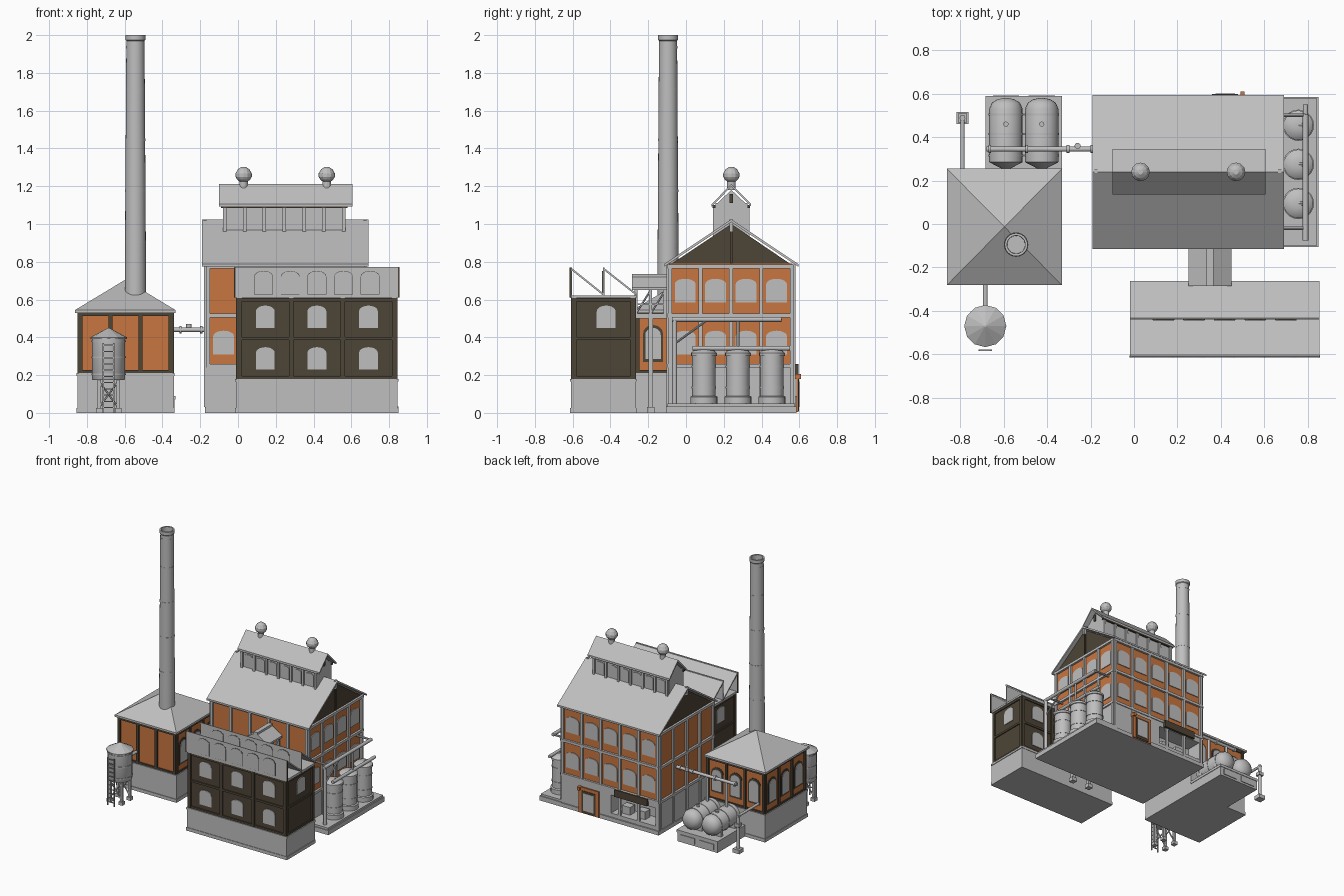
import bpy, bmesh, math
from mathutils import Vector, Matrix

if "Cube" in bpy.data.objects:
    bpy.data.objects.remove(bpy.data.objects["Cube"])

COL = {"light_grey": (0.52, 0.52, 0.52), "brick_orange": (0.58, 0.18, 0.05), "dark_brown": (0.075, 0.058, 0.038)}
MATS = {}
for n, c in COL.items():
    MATS[n] = bpy.data.materials.new(n)
    MATS[n].diffuse_color = (*c, 1)
G, O, B = COL
parts, smooth = {}, set()


def mesh(name, mat):
    if name not in parts:
        parts[name] = (bmesh.new(), mat)
    return parts[name][0]


def prism(name, mat, pts, ax, a, b):
    """Extrude a 2D outline along axis ax from a to b."""
    bm = mesh(name, mat)
    put = {'x': lambda p, d: (d, *p), 'y': lambda p, d: (p[0], d, p[1]), 'z': lambda p, d: (*p, d)}[ax]
    lo, hi = [[bm.verts.new(put(p, d)) for p in pts] for d in (a, b)]
    fs = [bm.faces.new(lo), bm.faces.new(hi)]
    for i in range(len(pts)):
        j = (i + 1) % len(pts)
        fs.append(bm.faces.new((lo[i], lo[j], hi[j], hi[i])))
    bmesh.ops.recalc_face_normals(bm, faces=fs)


def box(name, mat, x0, x1, y0, y1, z0, z1):
    prism(name, mat, [(x0, y0), (x1, y0), (x1, y1), (x0, y1)], 'z', z0, z1)


def plate(name, mat, wall, u0, u1, z0, z1, t=0.012):
    ax, d, s = wall
    prism(name, mat, [(u0, z0), (u1, z0), (u1, z1), (u0, z1)], ax, d, d + s * t)


def arch(name, mat, wall, u, z0, z1, w, t=0.006, rise=0.028):
    ax, d, s = wall
    arc = [(u + w / 2 * math.cos(math.pi * i / 10), z1 - rise + rise * math.sin(math.pi * i / 10)) for i in range(11)]
    prism(name, mat, [(u - w / 2, z0), (u + w / 2, z0)] + arc, ax, d, d + s * t)


def tube(name, mat, p, q, r, n=12):
    p, q = Vector(p), Vector(q)
    m = Matrix.Translation((p + q) / 2) @ (q - p).to_track_quat('Z', 'Y').to_matrix().to_4x4()
    bmesh.ops.create_cone(mesh(name, mat), cap_ends=True, segments=n, radius1=r, radius2=r, depth=(q - p).length, matrix=m)
    smooth.add(name)


def lathe(name, mat, c, prof, n=20, ax='z', soft=True):
    """Revolve (radius, height) pairs about a line through c along ax."""
    bm, rings = mesh(name, mat), []
    for r, h in prof:
        ring = []
        for i in range(n):
            a = 2 * math.pi * i / n
            u, v = r * math.cos(a), r * math.sin(a)
            ring.append(bm.verts.new((c[0] + u, c[1] + v, h) if ax == 'z' else (c[0] + u, h, c[1] + v)))
        rings.append(ring)
    fs = [bm.faces.new((a[i], a[(i + 1) % n], b[(i + 1) % n], b[i])) for a, b in zip(rings, rings[1:]) for i in range(n)]
    fs += [bm.faces.new(rings[0]), bm.faces.new(rings[-1])]
    bmesh.ops.recalc_face_normals(bm, faces=fs)
    if soft:
        smooth.add(name)


def posts(name, mat, wall, a, b, n, z0, z1, w=0.02, t=0.014):
    for i in range(n + 1):
        u = a + (b - a) * i / n
        plate(name, mat, wall, u - w / 2, u + w / 2, z0, z1, t)


def bays(a, b, n):
    return [a + (b - a) * (i + 0.5) / n for i in range(n)]


# Main hall: plinth with a recessed loading dock at the back
for b in [(-.17, -.14, -.1, .575, 0, .24), (.24, .67, -.1, .575, 0, .24), (-.14, .24, -.1, .45, 0, .24),
          (-.14, .24, .45, .575, 0, .06), (-.14, .24, .45, .575, .2, .24), (-.175, .69, -.105, .585, 0, .03)]:
    box("hall_plinth", G, *b)
for x in (-.02, .11):
    box("dock_crates", G, x, x + .07, .47, .53, .06, .12)
plate("dock_sign", B, ('y', .575, 1), -.08, .2, .205, .26, .02)
box("hall_walls", O, -.165, .665, -.09, .565, .24, .79)
hall = [(('y', -.09, -1), -.158, .658, 5), (('y', .565, 1), -.158, .658, 5),
        (('x', .665, 1), -.085, .56, 4), (('x', -.165, -1), -.085, .56, 4)]
for k, (w, a, b, n) in enumerate(hall):
    posts("hall_pilasters", G, w, a, b, n, .03, .78)
    for z in (.24, .505, .765):
        plate("hall_bands", G, w, a - .012, b + .012, z, z + .02, .016)
    for u in bays(a, b, n):
        if k != 3:
            arch("hall_windows", G, w, u, .31, .435, .11)
        if k in (1, 2):
            arch("hall_windows", G, w, u, .585, .71, .11)

# Hall gable roof
prism("hall_gables", B, [(-.09, .78), (.565, .78), (.24, 1.0)], 'x', -.165, .665)
for s in (-1, 1):
    e = .24 + s * .355
    prism("hall_roof", G, [(.24, 1.025), (e, .788), (e, .774), (.24, 1.01)], 'x', -.19, .69)
for x in (-.175, .672):
    box("gable_posts", G, x - .008, x + .008, .23, .25, .96, 1.025)
box("gable_centre_post", B, .664, .674, .233, .247, .79, .98)

# Roof monitor with ventilators
box("monitor_walls", G, -.08, .57, .155, .325, .9, 1.11)
prism("monitor_gable", G, [(.155, 1.1), (.325, 1.1), (.24, 1.18)], 'x', -.08, .57)
for s in (-1, 1):
    w = ('y', .24 + s * .085, s)
    posts("monitor_posts", G, w, -.07, .56, 6, .92, 1.1, .018, .012)
    for u in bays(-.07, .56, 6):
        arch("monitor_windows", G, w, u, .97, 1.07, .07, .005, .015)
    plate("monitor_eaves", B, w, -.09, .58, 1.085, 1.097, .014)
    e = .24 + s * .105
    prism("monitor_roof", G, [(.24, 1.212), (e, 1.105), (e, 1.092), (.24, 1.198)], 'x', -.1, .605)
plate("monitor_end_louvre", B, ('x', .57, 1), .23, .25, 1.11, 1.16, .008)
for x in (.03, .47):
    lathe("roof_ventilators", G, (x, .24), [(.022, 1.18), (.022, 1.225), (.034, 1.235), (.043, 1.25),
          (.043, 1.268), (.03, 1.29), (.012, 1.302)], 12, soft=False)

# Back door and lamp
plate("door_frame", O, ('y', .585, 1), .335, .505, .005, .205, .01)
plate("door_leaf", B, ('y', .595, 1), .36, .48, .01, .18, .004)
plate("door_panel", G, ('y', .599, 1), .375, .465, .03, .165, .003)
box("door_lamp", O, .49, .51, .575, .61, .18, .205)

# Sawtooth workshop
box("workshop_plinth", G, -.01, .845, -.61, -.265, 0, .17)
box("workshop_plinth", G, -.015, .85, -.614, -.262, 0, .025)
box("workshop_plinth", G, -.015, .85, -.614, -.262, .165, .18)
box("workshop_walls", B, 0, .835, -.6, -.275, .17, .61)
shop = [(('y', -.6, -1), .008, .827, 3), (('y', -.275, 1), .008, .827, 3),
        (('x', .835, 1), -.592, -.283, 1), (('x', 0, -1), -.592, -.283, 1)]
for k, (w, a, b, n) in enumerate(shop):
    posts("workshop_pilasters", B, w, a, b, n, .18, .61, .024, .01)
    for z in (.18, .385, .59):
        plate("workshop_bands", B, w, a - .012, b + .012, z, z + .016, .008)
    for u in bays(a, b, n):
        for z in (.23, .45):
            if k < 2 or z > .4:
                arch("workshop_windows", G, w, u + (.015 if k > 1 else 0), z, z + .118, .1, .006, .03)
box("workshop_coping", G, -.012, .847, -.612, -.263, .608, .622)
for y, end in ((-.612, -.437), (-.44, -.262)):
    box("sawtooth_fronts", G, -.015, .852, y, y + .008, .615, .77)
    prism("sawtooth_roof", G, [(y, .772), (end, .632), (end, .62), (y, .76)], 'x', -.018, .855)
    for x in bays(.065, .77, 5):
        arch("sawtooth_window_frames", B, ('y', y, -1), x, .627, .752, .1, .0015, .03)
        arch("sawtooth_windows", G, ('y', y, -1), x, .629, .75, .096, .004, .03)
for x in (-.02, .848):
    box("sawtooth_end_trims", B, x, x + .008, -.616, -.606, .61, .77)

# Covered bridge between workshop and hall
box("bridge_deck", G, .265, .435, -.28, -.09, .5, .525)
prism("bridge_roof", G, [(.25, .65), (.45, .65), (.45, .665), (.35, .73), (.25, .665)], 'y', -.285, -.1)
box("bridge_ridge", G, .333, .367, -.285, -.1, .715, .735)
for x in (.275, .425):
    box("bridge_rails", G, x - .006, x + .006, -.28, -.09, .57, .58)
    for y in (-.265, -.187, -.11):
        box("bridge_posts", G, x - .008, x + .008, y - .008, y + .008, .52, .655)
    for y in (-.265, -.187):
        tube("bridge_braces", G, (x, y, .525), (x, y + .078, .65), .005, 6)
    box("bridge_columns", G, x - .012, x + .012, -.199, -.175, 0, .5)
    box("bridge_columns", G, x - .02, x + .02, -.207, -.167, 0, .03)

# Boiler house
box("boiler_plinth", G, -.85, -.34, -.272, .245, 0, .205)
box("boiler_plinth", G, -.855, -.335, -.277, .25, 0, .025)
box("boiler_plinth", G, -.855, -.335, -.277, .25, .195, .212)
box("boiler_walls", O, -.84, -.35, -.262, .235, .2, .535)
boil = [(('y', -.262, -1), -.833, -.357), (('y', .235, 1), -.833, -.357),
        (('x', -.35, 1), -.255, .228), (('x', -.84, -1), -.255, .228)]
for k, (w, a, b) in enumerate(boil):
    posts("boiler_pilasters", B, w, a, b, 3, .212, .53, .02, .01)
    plate("boiler_bands", B, w, a - .01, b + .01, .212, .226, .008)
    plate("boiler_bands", B, w, a - .01, b + .01, .512, .53, .008)
    if k:
        for u in bays(a, b, 3):
            arch("boiler_window_frames", B, w, u, .27, .465, .105, .005, .045)
            arch("boiler_windows", G, w, u, .285, .45, .082, .009, .038)
eave = [(-.862, -.282), (-.332, -.282), (-.332, .255), (-.862, .255)]
prism("boiler_eaves", G, eave, 'z', .53, .545)
bm = mesh("boiler_roof", G)
ring = [bm.verts.new((*p, .545)) for p in eave]
apex = bm.verts.new((-.597, -.013, .705))
for i in range(4):
    bm.faces.new((ring[i], ring[(i + 1) % 4], apex))

# Chimney with hoops and open top
lathe("chimney", G, (-.543, -.095), [(.056, .5), (.056, .75), (.048, 1.97), (.053, 1.975), (.053, 2.0), (.042, 2.0), (.04, 1.9)], 24)
for z in (.9, 1.17, 1.44, 1.71, 1.93):
    r = .0575 - .0085 * (z - .75) / 1.2
    lathe("chimney_hoops", G, (-.543, -.095), [(r, z), (r, z + .012)], 24)

# Water tower with ladder
C = (-.685, -.47)
lathe("water_tank", G, C, [(.085, .175), (.088, .18), (.088, .4), (.085, .4)], 20)
for z in (.2, .29, .375):
    lathe("water_tank_hoops", G, C, [(.091, z), (.091, z + .008)], 20)
lathe("water_tank_roof", G, C, [(.097, .392), (.097, .4), (.004, .45)], 12, soft=False)
for sx in (-1, 1):
    box("tower_ladder", G, C[0] + sx * .028 - .004, C[0] + sx * .028 + .004, -.586, -.578, 0, .37)
    for sy in (-1, 1):
        x, y = C[0] + sx * .05, C[1] + sy * .05
        box("tower_legs", G, x - .009, x + .009, y - .009, y + .009, 0, .18)
        box("tower_legs", G, x - .017, x + .017, y - .017, y + .017, 0, .025)
    for y in (-.52, -.42):
        tube("tower_braces", G, (C[0] - sx * .05, y, .03), (C[0] + sx * .05, y, .165), .005, 6)
for i in range(11):
    box("tower_ladder", G, C[0] - .028, C[0] + .028, -.585, -.579, .025 + i * .033, .031 + i * .033)
tube("tower_pipe", G, (-.685, -.4, .3), (-.685, -.26, .3), .011)

# Side platform with three upright tanks and pipework
box("side_platform", G, .66, .85, -.105, .585, 0, .035)
box("side_platform", G, .66, .842, -.098, .578, .035, .05)
for y in (.095, .275, .455):
    c = (.757, y)
    lathe("upright_tanks", G, c, [(.072, .05), (.072, .085), (.062, .09), (.062, .3), (.068, .302), (.068, .318),
          (.05, .333), (.02, .34)])
    for z in (.13, .24):
        lathe("upright_tank_hoops", G, c, [(.065, z), (.065, z + .01)])
    tube("tank_outlets", G, (.757, y, .33), (.79, y, .345), .01, 8)
tube("manifold_pipe", G, (.79, .035, .342), (.79, .55, .342), .012)
tube("overhead_pipe", G, (.79, -.075, .495), (.79, .505, .495), .013)
tube("overhead_pipe", G, (.79, .275, .342), (.79, .275, .495), .007)
tube("pipe_stand", G, (.79, -.06, .05), (.79, -.06, .495), .013)
for y in (-.02, .5):
    tube("pipe_brackets", G, (.79, y, .495), (.66, y, .495), .008, 8)
tube("pipe_brackets", G, (.79, -.055, .37), (.79, .11, .49), .006, 8)

# Rear pair of horizontal tanks on a base
box("rear_base", G, -.68, -.335, .25, .585, 0, .085)
box("rear_base", G, -.684, -.331, .25, .589, .07, .09)
for x in (-.59, -.425):
    plate("rear_base_panels", G, ('y', .585, 1), x - .06, x + .06, .015, .06, .006)
    lathe("horizontal_tanks", G, (x, .17), [(.02, .255), (.077, .285), (.077, .53), (.065, .558), (.04, .574), (.01, .58)], 20, 'y')
    for y in (.31, .41, .5):
        lathe("horizontal_tank_hoops", G, (x, .17), [(.08, y), (.08, y + .01)], 20, 'y')
    for y in (.33, .5):
        box("tank_saddles", G, x - .07, x + .07, y - .012, y + .012, .085, .15)
    tube("tank_risers", G, (x, .345, .2), (x, .345, .44), .01)
    tube("tank_hatches", G, (x, .46, .24), (x, .46, .256), .012)
tube("connecting_pipe", G, (-.68, .345, .44), (-.165, .345, .44), .012)
for x in (-.67, -.5, -.31, -.2):
    tube("pipe_flanges", G, (x, .345, .44), (x + .012, .345, .44), .019)
tube("pipe_valve", G, (-.26, .36, .44), (-.26, .36, .47), .014)

# Standpipe beside the boiler house
box("standpipe_foot", G, -.818, -.762, .46, .516, 0, .03)
tube("standpipe", G, (-.79, .488, 0), (-.79, .488, .29), .013)
box("standpipe_head", G, -.81, -.77, .468, .508, .2, .225)
tube("standpipe_arm", G, (-.79, .5, .28), (-.79, .235, .28), .01)

for name, (bm, mat) in parts.items():
    me = bpy.data.meshes.new(name)
    bm.to_mesh(me)
    bm.free()
    me.materials.append(MATS[mat])
    ob = bpy.data.objects.new(name, me)
    bpy.context.collection.objects.link(ob)
    if name in smooth:
        bpy.ops.object.select_all(action='DESELECT')
        ob.select_set(True)
        bpy.context.view_layer.objects.active = ob
        bpy.ops.object.shade_smooth_by_angle(angle=math.radians(35))

for m in bpy.data.materials:
    if m.users and not m.is_grease_pencil:
        m.use_nodes = True
        m.node_tree.nodes["Principled BSDF"].inputs["Base Color"].default_value = m.diffuse_color
